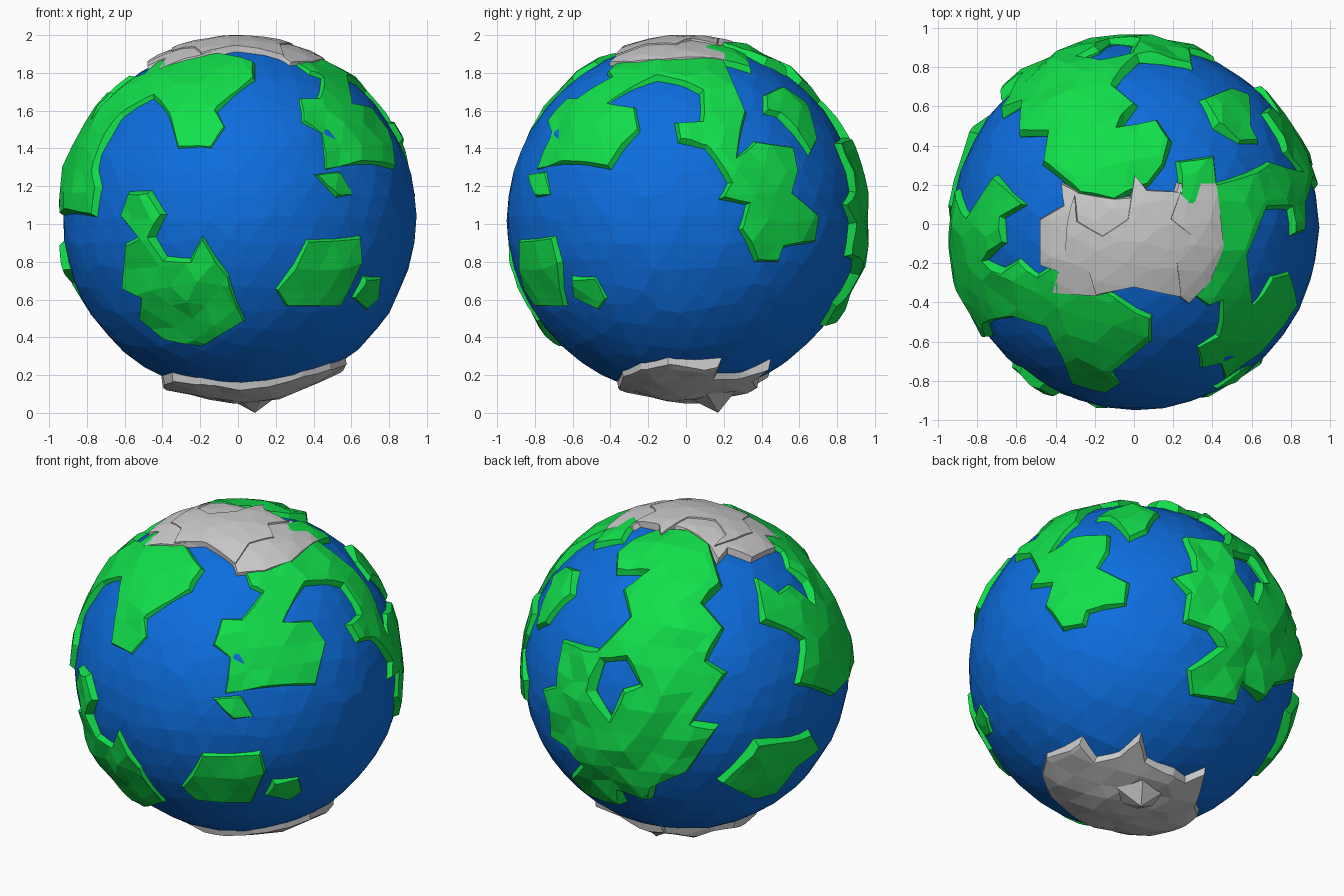
import bpy, bmesh, math, random
from mathutils import Vector

if "Cube" in bpy.data.objects:
    bpy.data.objects.remove(bpy.data.objects["Cube"])

random.seed(4)
C = Vector((0, 0, 1.03))
R_OCEAN, R_LAND = 0.935, 0.962


def slanted(cx, cy, elev):
    c, s = math.cos(math.radians(elev)), math.sin(math.radians(elev))
    n = Vector((cx * c, cy * c, s))
    r = Vector((-cy, cx, 0))
    return r, n.cross(r), n


# drawing directions for outlines: (right, up, towards viewer)
VIEWS = {
    'F': (Vector((1, 0, 0)), Vector((0, 0, 1)), Vector((0, -1, 0))),
    'R': (Vector((0, 1, 0)), Vector((0, 0, 1)), Vector((1, 0, 0))),
    'T': (Vector((1, 0, 0)), Vector((0, 1, 0)), Vector((0, 0, 1))),
    'B': (Vector((1, 0, 0)), Vector((0, 1, 0)), Vector((0, 0, -1))),
    'L': slanted(-.57, .82, 25),
    'U': slanted(.57, .82, -25),
}


def directions(*runs):
    """Runs of ('view', (u, v), ...) lifted onto the unit sphere."""
    out = []
    for view, *pts in runs:
        r, up, n = VIEWS[view]
        for u, v in pts:
            if view in 'FR':
                v -= C.z
            d = math.sqrt(max(R_LAND ** 2 - u * u - v * v, 0.0))
            out.append((r * u + up * v + n * d).normalized())
    return out


def material(name, col):
    m = bpy.data.materials.new(name)
    m.diffuse_color = (*col, 1)
    m.use_nodes = True
    m.node_tree.nodes["Principled BSDF"].inputs["Base Color"].default_value = m.diffuse_color
    return m


BLUE = material("sea_blue", (.004, .155, .73))
GREEN = material("land_green", (.006, .74, .07))


def add(name, bm, mat=None):
    me = bpy.data.meshes.new(name)
    bm.to_mesh(me)
    bm.free()
    ob = bpy.data.objects.new(name, me)
    bpy.context.collection.objects.link(ob)
    ob.location = C
    if mat:
        me.materials.append(mat)
    return ob


def rough_ball(bm, radius, bump, slide=.02):
    vs = bmesh.ops.create_icosphere(bm, subdivisions=4, radius=1)['verts']
    for v in vs:
        j = Vector([random.uniform(-slide, slide) for _ in range(3)])
        v.co = (v.co + j).normalized() * (radius + random.uniform(-bump, bump))
    return vs


def inset(dirs, mid, amount):
    """Shrink an outline on the sphere by mitred offsets."""
    cnt = len(dirs)
    turn = sum((dirs[i].cross(dirs[(i + 1) % cnt]) for i in range(cnt)), Vector()).dot(mid)
    side = 1 if turn > 0 else -1
    out = []
    for i, d in enumerate(dirs):
        e1 = d.cross(d - dirs[i - 1]).normalized() * side
        e2 = d.cross(dirs[(i + 1) % cnt] - d).normalized() * side
        m = (e1 + e2).normalized()
        out.append((d + m * min(amount / max(m.dot(e1), .1), amount * 1.5)).normalized())
    return out


def wedge(dirs, slope):
    """Cutter through an outline, with sloping coast walls."""
    mid = sum(dirs, Vector()).normalized()
    top = inset(dirs, mid, slope)
    bm = bmesh.new()
    levels = [[d * (.2 / d.dot(mid)) for d in dirs], [d * .93 for d in dirs],
              [d * 1.0 for d in top], [d * (1.6 / d.dot(mid)) for d in top]]
    if min(d.dot(mid) for d in dirs) < .25:
        print("wide outline")
    rings = [[bm.verts.new(p) for p in lv] for lv in levels]
    bm.faces.new(rings[0])
    bm.faces.new(rings[-1])
    for a, b in zip(rings, rings[1:]):
        for i in range(len(dirs)):
            j = (i + 1) % len(dirs)
            bm.faces.new((a[i], a[j], b[j], b[i]))
    bmesh.ops.recalc_face_normals(bm, faces=bm.faces)
    bmesh.ops.triangulate(bm, faces=bm.faces)
    ob = add("cutter", bm)
    ob.hide_render = True
    return ob


def plate(name, dirs, mat=GREEN, radius=R_LAND, bump=.013, lake=None, slope=.045):
    """Raised slab of a rough shell, cut to the outline."""
    bm = bmesh.new()
    rough_ball(bm, radius, bump)
    inner = bmesh.ops.create_icosphere(bm, subdivisions=3, radius=.89)['verts']
    bmesh.ops.reverse_faces(bm, faces=list({f for v in inner for f in v.link_faces}))
    ob = add(name, bm, mat)
    cutters = [(wedge(dirs, slope), 'INTERSECT')]
    if lake:
        cutters.append((wedge(lake, -slope), 'DIFFERENCE'))
    for c, op in cutters:
        m = ob.modifiers.new("cut", 'BOOLEAN')
        m.object, m.operation, m.solver = c, op, 'EXACT'
    bpy.context.view_layer.update()
    dg = bpy.context.evaluated_depsgraph_get()
    me = bpy.data.meshes.new_from_object(ob.evaluated_get(dg))
    ob.modifiers.clear()
    ob.data = me
    for c, _ in cutters:
        bpy.data.objects.remove(c)
    return ob


# ocean globe
bm = bmesh.new()
rough_ball(bm, R_OCEAN, .004)
add("ocean", bm, BLUE).location = C + Vector((.008, -.012, 0))

# front continents and islands
plate("front_south_land", directions(
    ('F', (-.64, 1.04), (-.59, 1.18), (-.46, 1.19), (-.38, 1.05), (-.44, .93), (-.38, .83),
     (-.26, .82), (-.19, .95), (-.04, .73), (.05, .48), (-.18, .34), (-.4, .38), (-.54, .5),
     (-.53, .6), (-.63, .65), (-.61, .9), (-.55, .93))), radius=.974, bump=.018)
plate("front_right_island", directions(
    ('F', (.19, .65), (.36, .93), (.66, .95), (.67, .8), (.55, .55), (.25, .55))), radius=.972)
plate("small_right_island", directions(
    ('R', (-.62, .73), (-.48, .72), (-.41, .6), (-.46, .53), (-.61, .6))))
plate("small_upper_island", directions(
    ('F', (.39, 1.27), (.55, 1.29), (.63, 1.15), (.52, 1.13))))

# continent running over the upper left
plate("north_west_land", directions(
    ('F', (-.76, 1.03), (-.74, 1.2), (-.76, 1.3), (-.72, 1.42), (-.62, 1.58), (-.46, 1.68),
     (-.38, 1.58), (-.33, 1.4), (-.14, 1.4), (-.06, 1.52), (-.1, 1.6), (.1, 1.77)),
    ('T', (.1, -.47), (-.1, -.36), (-.25, -.3), (-.4, -.19), (-.5, -.26), (-.6, -.18),
     (-.68, -.23), (-.77, -.19), (-.67, -.1), (-.68, .03), (-.56, .1), (-.72, .26)),
    ('L', (.58, .22), (.68, .16), (.65, -.1), (.86, -.17))))

# continent wrapping the right side
plate("east_land", directions(
    ('F', (.24, 1.9), (.38, 1.8), (.44, 1.78), (.42, 1.68), (.32, 1.68), (.33, 1.54),
     (.44, 1.48), (.46, 1.28)),
    ('R', (-.4, 1.28), (-.24, 1.5), (-.26, 1.63), (-.4, 1.65), (-.16, 1.77), (.07, 1.7),
     (.07, 1.56), (-.07, 1.55), (-.05, 1.43), (.1, 1.4), (.22, 1.22), (.17, 1.13),
     (.32, 1.1), (.28, .97), (.37, .79), (.5, .79), (.53, .87), (.7, .9), (.72, 1.05),
     (.58, 1.17), (.61, 1.28), (.58, 1.42), (.37, 1.45), (.28, 1.37), (.33, 1.6), (.22, 1.86)),
    ('T', (.42, .36), (.22, .33), (.22, .1), (.25, -.2))))
plate("back_right_island", directions(
    ('R', (.42, 1.7), (.5, 1.74), (.65, 1.65), (.71, 1.45), (.67, 1.37), (.5, 1.58), (.42, 1.6))))

# large back continent with a lake, and the low left land
plate("back_land", directions(
    ('T', (.16, .3), (.08, .2), (-.1, .11), (-.28, .14), (-.48, .31)),
    ('L', (.11, .37), (.23, .23), (.13, .04), (.25, -.03),
     (.05, -.32), (.2, -.34), (.02, -.61)),
    ('U', (.76, -.13), (.7, -.23), (.58, -.14), (.54, -.26), (.27, -.23), (.24, -.08),
     (.43, .07), (.36, .16), (.21, .2), (.23, .37), (.14, .47), (.27, .52), (.21, .73)),
    ('L', (-.51, .11),),
    ('T', (-.1, .72), (.02, .62), (-.06, .51), (.12, .55), (.2, .43))), radius=.966, bump=.018,
    lake=directions(('L', (-.53, -.14), (-.48, .03), (-.35, .04), (-.27, -.1),
                          (-.37, -.13), (-.44, -.29))))
plate("south_west_land", directions(
    ('L', (.19, -.67), (.41, -.43), (.68, -.4), (.73, -.37), (.78, -.46), (.65, -.58),
     (.53, -.74), (.38, -.77))))

# polar ice
plate("north_ice", directions(
    ('T', (-.49, .03), (-.37, .1), (-.38, .22), (-.28, .17), (-.1, .14), (.03, .15), (.2, .15),
     (.22, .22), (.43, .22), (.47, -.12), (.4, -.3), (.28, -.42), (.2, -.36), (0, -.33),
     (-.2, -.38), (-.43, -.36), (-.4, -.25), (-.49, -.22))), None, .966, .003, slope=.03)
plate("north_ice_plateau", directions(
    ('T', (-.3, .16), (-.28, .02), (-.16, -.05), (-.04, .03), (0, .26), (.07, .18), (.25, .17),
     (.2, .03), (.3, -.05), (.23, -.2), (.25, -.38), (0, -.33), (-.2, -.37), (-.24, -.24),
     (-.36, -.17), (-.35, 0))), None, .973, .002, slope=.02)
plate("south_ice", directions(
    ('B', (-.42, .1), (-.41, -.15), (-.36, -.3), (-.2, -.36), (.1, -.38), (.35, -.35),
     (.5, -.25), (.59, -.1), (.56, .2), (.43, .17)),
    ('U', (-.13, -.57), (-.01, -.46), (.04, -.6), (.21, -.65), (.28, -.69), (.4, -.63),
     (.37, -.82))), None, .972, .014)

# pointed peak under the south ice
bm = bmesh.new()
tip = bm.verts.new(Vector((.09, .17, -C.z)))
ring = [bm.verts.new(Vector((.06 + .19 * math.cos(a), .1 + .19 * math.sin(a), -.91)))
        for a in (i * math.tau / 6 for i in range(6))]
for i in range(6):
    bm.faces.new((tip, ring[i], ring[(i + 1) % 6]))
bm.faces.new(ring)
bmesh.ops.recalc_face_normals(bm, faces=bm.faces)
add("south_peak", bm)
